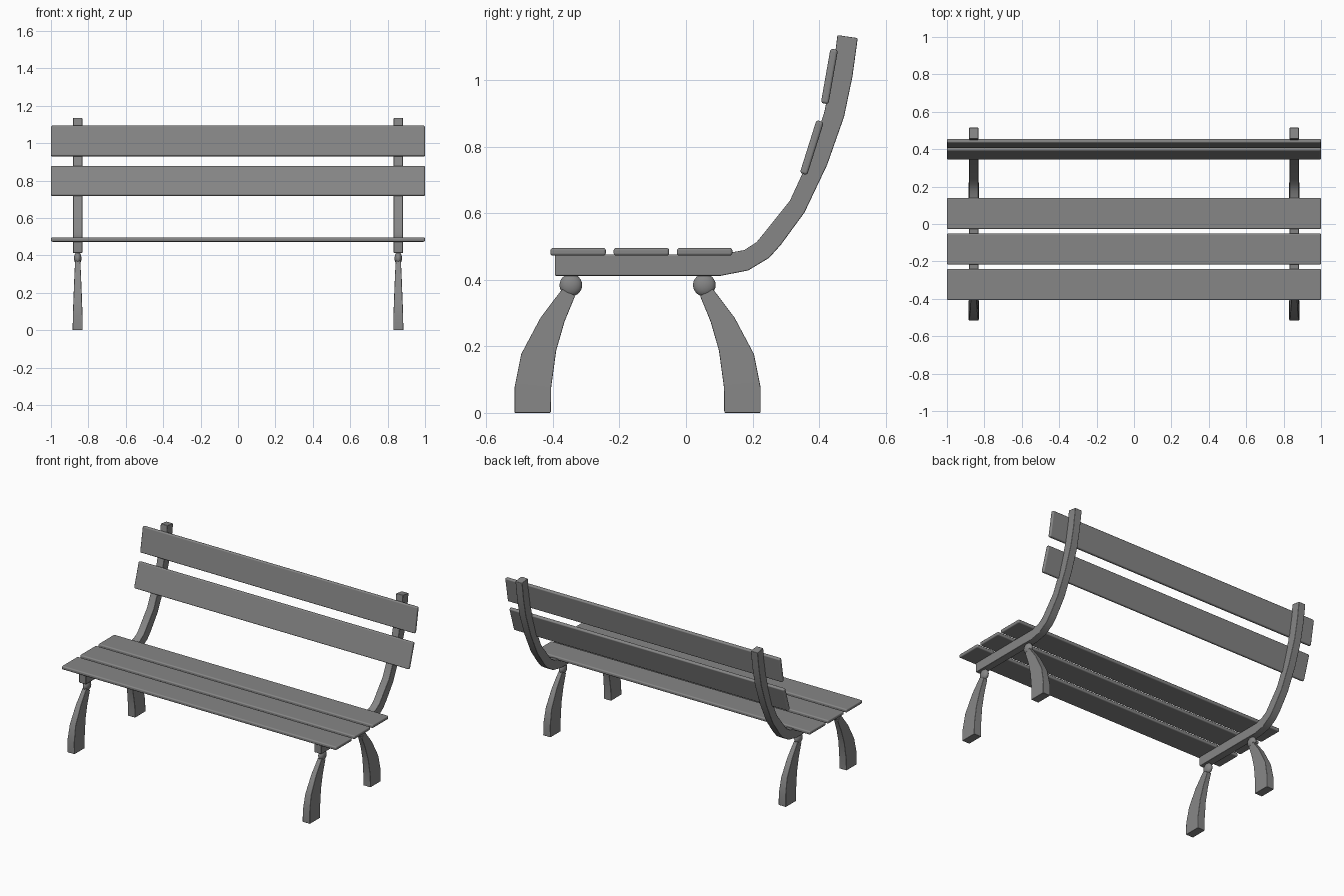
import bpy, bmesh, math
from mathutils import Matrix

if "Cube" in bpy.data.objects:
    bpy.data.objects.remove(bpy.data.objects["Cube"])

FX = 0.857      # x of each side frame
MID_Y = -0.1455  # legs mirror about this depth

# Dark grey paint for every part
paint = bpy.data.materials.new("dark_grey_paint")
paint.diffuse_color = (0.24, 0.24, 0.24, 1)
paint.use_nodes = True
paint.node_tree.nodes["Principled BSDF"].inputs["Base Color"].default_value = paint.diffuse_color


def finish(bm, name, bevel=0.0, segments=2):
    bmesh.ops.recalc_face_normals(bm, faces=bm.faces)
    me = bpy.data.meshes.new(name)
    bm.to_mesh(me)
    bm.free()
    me.materials.append(paint)
    ob = bpy.data.objects.new(name, me)
    bpy.context.collection.objects.link(ob)
    if bevel:
        m = ob.modifiers.new("Bevel", 'BEVEL')
        m.width, m.segments, m.limit_method = bevel, segments, 'ANGLE'
        m.angle_limit = math.radians(50)
        m.harden_normals = True
        for p in me.polygons:
            p.use_smooth = True
    return ob


def slat(name, y, z, angle, depth=0.167, thick=0.023):
    bm = bmesh.new()
    bmesh.ops.create_cube(bm, size=1, matrix=Matrix.Translation((0, y, z))
                          @ Matrix.Rotation(angle, 4, 'X') @ Matrix.Diagonal((2, depth, thick, 1)))
    return finish(bm, name, 0.008, 3)


def strip(name, x, pairs, widths, bevel):
    """Rectangular section swept through pairs of side-profile points."""
    bm = bmesh.new()
    rings = [[bm.verts.new((x + s * w, *p)) for s, p in ((-1, a), (1, a), (1, b), (-1, b))]
             for (a, b), w in zip(pairs, widths)]
    for r, q in zip(rings, rings[1:]):
        for i in range(4):
            bm.faces.new((r[i], r[(i + 1) % 4], q[(i + 1) % 4], q[i]))
    bm.faces.new(rings[0])
    bm.faces.new(rings[-1])
    return finish(bm, name, bevel)


# Seat slats
for i, y in enumerate((-0.324, -0.134, 0.056)):
    slat(f"seat_slat_{i + 1}", y, 0.484, 0)

# Backrest slats, leaning with the frame
slat("back_slat_lower", 0.378, 0.797, math.radians(72.5))
slat("back_slat_upper", 0.431, 1.011, math.radians(80), 0.166)

# Side profiles as (outer, inner) pairs of (y, z)
FRAME = [((-0.394, 0.412), (-0.394, 0.476)), ((0.105, 0.412), (0.10, 0.476)),
         ((0.187, 0.428), (0.175, 0.489)), ((0.25, 0.466), (0.212, 0.513)),
         ((0.285, 0.505), (0.240, 0.547)), ((0.356, 0.602), (0.312, 0.637)),
         ((0.424, 0.745), (0.365, 0.752)), ((0.475, 0.89), (0.415, 0.902)),
         ((0.500, 1.01), (0.440, 1.018)), ((0.516, 1.126), (0.455, 1.135))]
LEG = [((-0.515, 0), (-0.406, 0)), ((-0.515, 0.077), (-0.405, 0.077)),
       ((-0.495, 0.177), (-0.390, 0.187)), ((-0.437, 0.286), (-0.365, 0.274)),
       ((-0.372, 0.372), (-0.333, 0.352))]
LEG_W = (0.027, 0.026, 0.022, 0.018, 0.014)

for side, x in (("left", -FX), ("right", FX)):
    # Curved rail carrying seat and back
    strip(f"{side}_frame", x, FRAME, [0.025] * len(FRAME), 0.004)
    for end in ("front", "back"):
        flip = (lambda y: y) if end == "front" else (lambda y: 2 * MID_Y - y)
        # Splayed tapering leg
        pairs = [tuple((flip(y), z) for y, z in pr) for pr in LEG]
        strip(f"{side}_{end}_leg", x, pairs, LEG_W, 0.003)
        # Rounded joint between leg and rail
        bm = bmesh.new()
        bmesh.ops.create_uvsphere(bm, u_segments=24, v_segments=12, radius=1,
                                  matrix=Matrix.Translation((x, flip(-0.346), 0.384))
                                  @ Matrix.Diagonal((0.02, 0.034, 0.034, 1)))
        for f in bm.faces:
            f.smooth = True
        finish(bm, f"{side}_{end}_joint")
